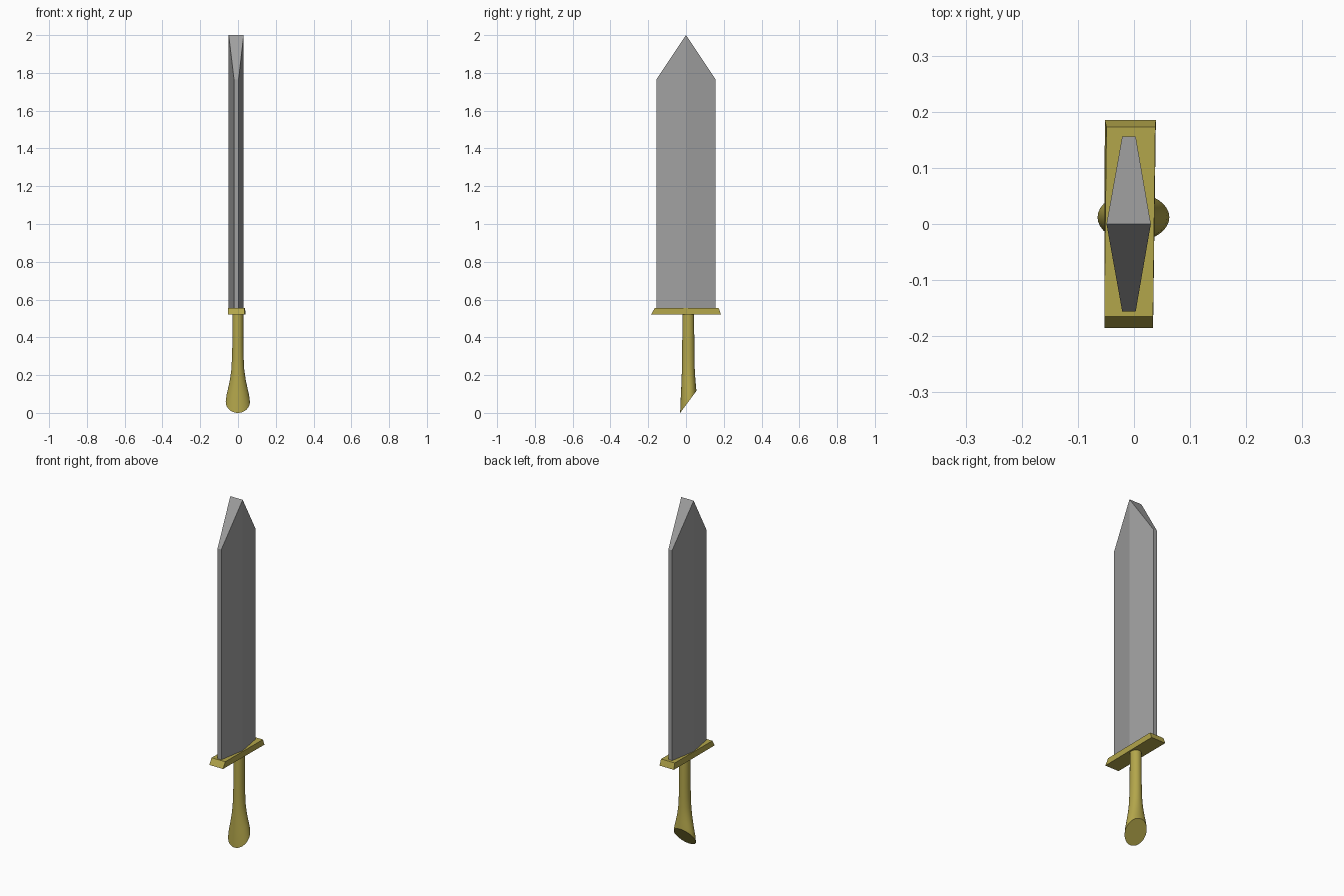
import bpy
import bmesh
from math import cos, sin, pi, radians

if "Cube" in bpy.data.objects:
    bpy.data.objects.remove(bpy.data.objects["Cube"])


def material(name, r, g, b):
    m = bpy.data.materials.new(name)
    m.diffuse_color = (r, g, b, 1)
    m.use_nodes = True
    m.node_tree.nodes["Principled BSDF"].inputs["Base Color"].default_value = m.diffuse_color
    return m


gold = material("gold", 0.45, 0.38, 0.07)
steel = material("steel", 0.35, 0.35, 0.35)


def loft(name, rings, mat, ridge=None):
    """Skin a stack of equal-sized point rings (bottom to top) and cap the ends.
    ridge: pair of point indices along which the top cap is folded."""
    bm = bmesh.new()
    loops = [[bm.verts.new(p) for p in ring] for ring in rings]
    n = len(loops[0])
    for a, b in zip(loops, loops[1:]):
        for i in range(n):
            j = (i + 1) % n
            bm.faces.new((a[i], a[j], b[j], b[i]))
    bm.faces.new(loops[0][::-1])
    top = loops[-1]
    if ridge:
        i, j = ridge
        bm.faces.new(top[i:j + 1])
        bm.faces.new(top[j:] + top[:i + 1])
    else:
        bm.faces.new(top)
    bmesh.ops.recalc_face_normals(bm, faces=bm.faces)
    me = bpy.data.meshes.new(name)
    bm.to_mesh(me)
    bm.free()
    me.materials.append(mat)
    ob = bpy.data.objects.new(name, me)
    bpy.context.collection.objects.link(ob)
    return ob


# Blade: hexagonal section, sloped shoulders meeting in a ridge at the tip
section = [(-0.049, 0), (-0.021, -0.156), (0.003, -0.156),
           (0.030, 0), (0.003, 0.156), (-0.021, 0.156)]
loft("blade", [[(x, y, 0.553) for x, y in section],
               [(x, y, 1.766 if y else 2.0) for x, y in section]],
     steel, ridge=(0, 3))

# Guard: flat bar with bevelled ends
loft("guard", [
    [(-0.053, -0.185, 0.521), (0.034, -0.185, 0.521),
     (0.039, 0.185, 0.521), (-0.052, 0.185, 0.521)],
    [(-0.053, -0.165, 0.555), (0.034, -0.165, 0.555),
     (0.038, 0.173, 0.555), (-0.049, 0.173, 0.555)]], gold)

# Handle: round grip flaring into a slanted pommel (z, x radius, y radius, slope)
SIDES = 32
profile = [(0.058, 0.064, 0.043, 1.35), (0.09, 0.060, 0.0415, 1.1),
           (0.13, 0.051, 0.039, 0.8), (0.18, 0.041, 0.036, 0.5),
           (0.23, 0.034, 0.034, 0.25), (0.29, 0.031, 0.033, 0.1),
           (0.36, 0.029, 0.032, 0), (0.53, 0.029, 0.031, 0)]
rings = []
for z, rx, ry, slope in profile:
    ring = []
    for i in range(SIDES):
        a = 2 * pi * i / SIDES
        dy = ry * sin(a)
        ring.append((-0.001 + rx * cos(a), 0.012 + dy, z + slope * dy))
    rings.append(ring)
handle = loft("handle", rings, gold)
bpy.context.view_layer.objects.active = handle
handle.select_set(True)
bpy.ops.object.shade_smooth_by_angle(angle=radians(30))
